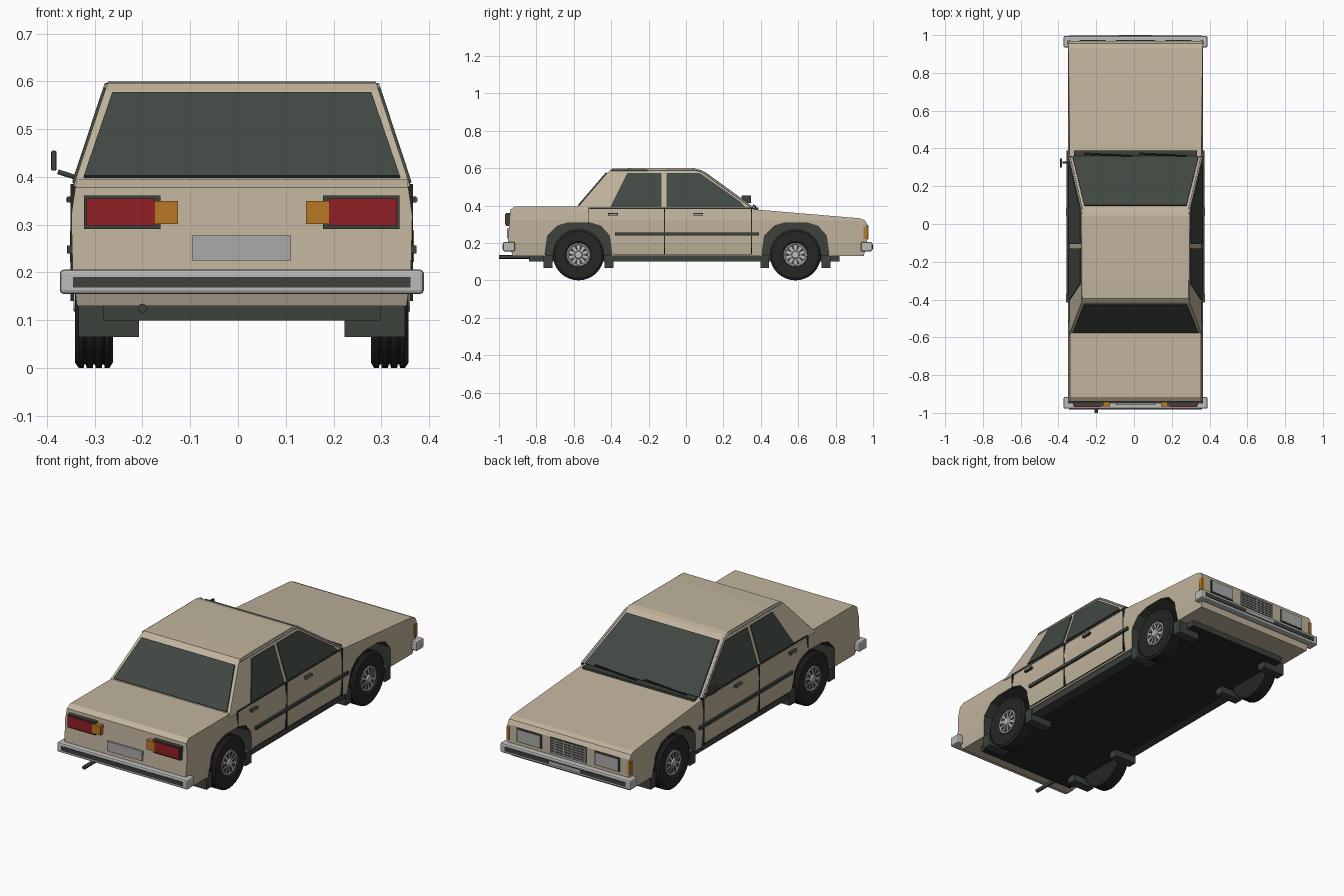
import bpy, bmesh, math
from mathutils import Vector

if "Cube" in bpy.data.objects:
    bpy.data.objects.remove(bpy.data.objects["Cube"])


def material(name, r, g, b):
    m = bpy.data.materials.new(name)
    m.diffuse_color = (r, g, b, 1)
    m.use_nodes = True
    m.node_tree.nodes["Principled BSDF"].inputs["Base Color"].default_value = m.diffuse_color
    return m


BEIGE = material("beige_paint", 0.53, 0.455, 0.335)
GLASS = material("dark_glass", 0.052, 0.064, 0.054)
TRIM = material("dark_trim", 0.045, 0.055, 0.046)
BLACK = material("black_rubber", 0.018, 0.020, 0.018)
CHROME = material("chrome", 0.50, 0.50, 0.49)
GREY = material("plate_grey", 0.40, 0.40, 0.39)
RED = material("lamp_red", 0.29, 0.014, 0.017)
AMBER = material("lamp_amber", 0.47, 0.19, 0.016)


def finish(name, bm, *mats):
    bmesh.ops.recalc_face_normals(bm, faces=bm.faces[:])
    me = bpy.data.meshes.new(name)
    bm.to_mesh(me)
    bm.free()
    for m in mats:
        me.materials.append(m)
    ob = bpy.data.objects.new(name, me)
    bpy.context.collection.objects.link(ob)
    return ob


def prism_bm(pts, vec):
    """Closed solid: polygon swept along a vector."""
    bm = bmesh.new()
    face = bm.faces.new([bm.verts.new(p) for p in pts])
    new = bmesh.ops.extrude_face_region(bm, geom=[face])["geom"]
    bmesh.ops.translate(bm, vec=vec, verts=[v for v in new if isinstance(v, bmesh.types.BMVert)])
    if face.is_valid is False or len(bm.faces) < len(pts) + 2:
        bm.faces.new([bm.verts[i] for i in range(len(pts))])
    bmesh.ops.recalc_face_normals(bm, faces=bm.faces[:])
    return bm


def prism(name, pts, vec, mat):
    return finish(name, prism_bm(pts, vec), mat)


def box(name, x, y, z, mat, bevel=0):
    bm = prism_bm([(x[0], y[0], z[0]), (x[1], y[0], z[0]), (x[1], y[1], z[0]), (x[0], y[1], z[0])],
                  (0, 0, z[1] - z[0]))
    if bevel:
        bmesh.ops.bevel(bm, geom=bm.edges[:], offset=bevel, segments=2, affect='EDGES', profile=0.5)
    return finish(name, bm, mat)


def side_box(name, s, x, y, z, mat, bevel=0):
    return box(name, sorted((s * x[0], s * x[1])), y, z, mat, bevel)


def tube(name, pts, radius, mat):
    cu = bpy.data.curves.new(name, 'CURVE')
    cu.dimensions = '3D'
    cu.bevel_depth, cu.bevel_resolution, cu.use_fill_caps = radius, 2, True
    sp = cu.splines.new('POLY')
    sp.points.add(len(pts) - 1)
    for p, co in zip(sp.points, pts):
        p.co = (*co, 1)
    cu.materials.append(mat)
    ob = bpy.data.objects.new(name, cu)
    bpy.context.collection.objects.link(ob)


# Lower body: side profile with wheel arches swept across, sides gently bulged
ARCH = [(-0.18, 0.13), (-0.165, 0.24), (-0.115, 0.29), (-0.055, 0.308),
        (0.06, 0.308), (0.12, 0.29), (0.165, 0.24), (0.18, 0.13)]
AXLES = (-0.575, 0.585)
profile = [(-0.925, 0.13)]
for a in AXLES:
    profile += [(a + y, z) for y, z in ARCH]
profile += [(0.95, 0.13), (0.968, 0.2), (0.968, 0.30), (0.955, 0.322), (0.93, 0.332),
            (0.36, 0.38), (-0.58, 0.395), (-0.915, 0.395), (-0.94, 0.378), (-0.952, 0.2)]
bm = prism_bm([(-1, y, z) for y, z in profile], (2, 0, 0))
bmesh.ops.triangulate(bm, faces=bm.faces[:])
WIDTHS = [(0.13, 0.345), (0.2, 0.354), (0.32, 0.357), (0.395, 0.346)]
for z, _ in WIDTHS[1:3]:
    bmesh.ops.bisect_plane(bm, geom=bm.verts[:] + bm.edges[:] + bm.faces[:],
                           plane_co=(0, 0, z), plane_no=(0, 0, 1))
for v in bm.verts:
    for (z0, w0), (z1, w1) in zip(WIDTHS, WIDTHS[1:]):
        if z0 - 1e-5 <= v.co.z <= z1 + 1e-5:
            v.co.x = math.copysign(w0 + (w1 - w0) * (v.co.z - z0) / (z1 - z0), v.co.x)
            break
bm.normal_update()
for f in bm.faces:
    c = f.calc_center_median()
    if abs(f.normal.x) < 0.5 and 0.132 < c.z < 0.315 and abs(c.y) < 0.8:
        f.material_index = 1
finish("body", bm, BEIGE, TRIM)
box("inner_wheel_wells", (-0.21, 0.21), (-0.76, 0.77), (0.11, 0.315), TRIM)

# Floor pan: black underside, dark edges
bm = prism_bm([(-0.29, -0.84, 0.10), (0.29, -0.84, 0.10), (0.29, 0.82, 0.10), (-0.29, 0.82, 0.10)],
              (0, 0, 0.035))
for f in bm.faces:
    f.material_index = 1 if f.normal.z < -0.5 else 0
finish("floor_pan", bm, TRIM, BLACK)


# Cabin: width and end slopes as functions of height
def hw(z):
    return 0.351 - (z - 0.385) * 0.33


def rear_y(z):
    return -0.58 + (z - 0.39) * 0.86


def front_y(z):
    return 0.365 - (z - 0.38) * 1.38


cab = [(rear_y(0.38), 0.38), (rear_y(0.58), 0.58), (-0.395, 0.597), (-0.3, 0.6),
       (0.04, 0.6), (0.07, 0.592), (front_y(0.58), 0.58), (front_y(0.38), 0.38)]
bm = prism_bm([(-1, y, z) for y, z in cab], (2, 0, 0))
for v in bm.verts:
    v.co.x = math.copysign(hw(v.co.z), v.co.x)
finish("cabin", bm, BEIGE)

# Windscreen and rear window
for name, edge, sign, z0, z1 in (("windscreen", front_y, 1, 0.388, 0.575),
                                 ("rear_window", rear_y, -1, 0.398, 0.573)):
    n = Vector((0, sign * 0.005, 0.005))
    prism(name, [(-hw(z0) + 0.016, edge(z0), z0), (hw(z0) - 0.016, edge(z0), z0),
                 (hw(z1) - 0.018, edge(z1), z1), (-hw(z1) + 0.018, edge(z1), z1)], n, GLASS)
box("cowl", (-0.325, 0.325), (0.35, 0.388), (0.375, 0.389), TRIM)
for x in (-0.27, 0.02):
    tube("wiper", [(x, 0.372, 0.393), (x + 0.25, 0.36, 0.402)], 0.004, BLACK)

for s in (-1, 1):
    # Side windows
    for name, outline in (("rear_door_window", [(-0.405, 0.392), (-0.13, 0.392), (-0.13, 0.572), (-0.315, 0.572)]),
                          ("front_door_window", [(-0.105, 0.392), (0.315, 0.392), (0.29, 0.42), (0.075, 0.572), (-0.105, 0.572)])):
        prism(name, [(s * hw(z), y, z) for y, z in outline], (s * 0.005, 0, 0.0016), GLASS)
    # Roof gutter running down the windscreen pillar
    tube("roof_gutter", [(s * (hw(z) + 0.001), y, z) for y, z in
                         ((0.355, 0.39), (0.085, 0.583), (0.05, 0.592), (-0.4, 0.59))], 0.005, GREY)
    # Panel gaps, rub strip, handles
    for y, z0 in ((-0.52, 0.30), (-0.115, 0.14), (0.35, 0.14)):
        side_box("door_gap", s, (0.34, 0.3585), (y - 0.0025, y + 0.0025), (z0, 0.385), BLACK)
    side_box("sill_gap", s, (0.34, 0.350), (-0.39, 0.35), (0.138, 0.142), BLACK)
    side_box("waist_line", s, (0.34, 0.352), (-0.52, 0.36), (0.383, 0.389), BLACK)
    side_box("rub_strip", s, (0.35, 0.366), (-0.38, 0.39), (0.240, 0.256), TRIM)
    for y in (-0.39, 0.065):
        side_box("door_handle", s, (0.35, 0.366), (y - 0.026, y + 0.026), (0.346, 0.359), TRIM)
        side_box("handle_inlay", s, (0.36, 0.368), (y - 0.022, y + 0.022), (0.349, 0.356), GREY)
    # Sill
    side_box("sill", s, (0.28, 0.335), (-0.40, 0.41), (0.10, 0.132), TRIM)
    # Tail lamps
    side_box("tail_lamp_frame", s, (0.17, 0.33), (-0.962, -0.93), (0.291, 0.361), TRIM)
    side_box("tail_lamp", s, (0.182, 0.325), (-0.968, -0.94), (0.298, 0.355), RED)
    side_box("rear_indicator", s, (0.134, 0.182), (-0.967, -0.93), (0.302, 0.350), AMBER)
    # Headlamps and corner markers
    side_box("headlamp_frame", s, (0.155, 0.30), (0.95, 0.971), (0.222, 0.296), TRIM)
    side_box("headlamp", s, (0.162, 0.293), (0.96, 0.975), (0.228, 0.290), GREY)
    side_box("corner_marker", s, (0.345, 0.36), (0.948, 0.971), (0.222, 0.288), AMBER)


# Wheels: lathed tyre and hub, dark slots round the hub
def lathe(name, prof, s, y, mat, steps=32):
    bm = bmesh.new()
    rings = [[bm.verts.new((s * x, y + r * math.cos(2 * math.pi * i / steps),
                            0.137 + r * math.sin(2 * math.pi * i / steps))) for i in range(steps)]
             for x, r in prof]
    for a, b in zip(rings, rings[1:]):
        for i in range(steps):
            bm.faces.new((a[i], a[(i + 1) % steps], b[(i + 1) % steps], b[i]))
    bm.faces.new(rings[0])
    bm.faces.new(rings[-1])
    ob = finish(name, bm, mat)
    bpy.ops.object.select_all(action='DESELECT')
    ob.select_set(True)
    bpy.context.view_layer.objects.active = ob
    bpy.ops.object.shade_smooth_by_angle(angle=math.radians(30))


TYRE = [(0.27, 0.07), (0.27, 0.125), (0.277, 0.137)]
for g in (0.29, 0.309, 0.328):
    TYRE += [(g - 0.003, 0.137), (g - 0.002, 0.130), (g + 0.002, 0.130), (g + 0.003, 0.137)]
TYRE += [(0.341, 0.137), (0.349, 0.126), (0.349, 0.075), (0.343, 0.066), (0.335, 0.064)]
HUB = [(0.33, 0.064), (0.345, 0.064), (0.347, 0.058), (0.343, 0.052), (0.345, 0.022), (0.352, 0.018), (0.352, 0.008)]
for a in AXLES:
    for s in (-1, 1):
        lathe("tyre", TYRE, s, a, BLACK)
        lathe("hubcap", HUB, s, a, CHROME)
        for i in range(10):
            t = 2 * math.pi * i / 10
            u, w = Vector((0, math.cos(t), math.sin(t))), Vector((0, -math.sin(t), math.cos(t)))
            c = Vector((s * 0.341, a, 0.137))
            prism("hub_slot", [c + u * 0.026 - w * 0.003, c + u * 0.052 - w * 0.008,
                               c + u * 0.052 + w * 0.008, c + u * 0.026 + w * 0.003], (s * 0.006, 0, 0), TRIM)
        # Mud flaps ahead of and behind each wheel
        for d in (-1, 1):
            ys = sorted((a + d * 0.14, a + d * 0.188))
            side_box("mud_flap", s, (0.215, 0.342), ys, (0.065, 0.135), TRIM)

# Bumpers with dark inlay and wrapped ends
for name, d, y0, y1 in (("front", 1, 0.96, 0.996), ("rear", -1, 0.94, 0.978)):
    box(name + "_bumper", (-0.381, 0.381), sorted((d * y0, d * y1)), (0.155, 0.206), CHROME, 0.008)
    box(name + "_bumper_strip", (-0.353, 0.353), sorted((d * y1 - d * 0.01, d * y1 + d * 0.003)), (0.169, 0.191), TRIM)
    for s in (-1, 1):
        side_box(name + "_bumper_end", s, (0.345, 0.381), sorted((d * (y0 - 0.025), d * y1)), (0.155, 0.206), CHROME, 0.008)
box("front_plate", (-0.09, 0.09), (0.99, 1.0), (0.172, 0.188), GREY)
box("rear_plate", (-0.103, 0.103), (-0.957, -0.94), (0.225, 0.277), GREY)

# Grille: dark panel with light bars
box("grille", (-0.105, 0.105), (0.95, 0.971), (0.216, 0.300), TRIM)
for i in range(6):
    z = 0.222 + i * 0.0135
    box("grille_bar", (-0.1, 0.1), (0.96, 0.975), (z, z + 0.005), GREY)
for i in range(9):
    x = -0.1 + i * 0.025
    box("grille_upright", (x - 0.002, x + 0.002), (0.96, 0.974), (0.22, 0.296), GREY)

# Exhaust pipe and door mirror
tube("exhaust", [(-0.208, -0.80, 0.125), (-0.208, -1.0, 0.125)], 0.010, TRIM)
tube("mirror_arm", [(-0.345, 0.325, 0.398), (-0.385, 0.325, 0.411)], 0.005, TRIM)
box("door_mirror", (-0.399, -0.388), (0.298, 0.348), (0.413, 0.455), TRIM, 0.003)

# Centre the whole car, mirror included
for ob in bpy.context.scene.objects:
    ob.location.x += 0.008
